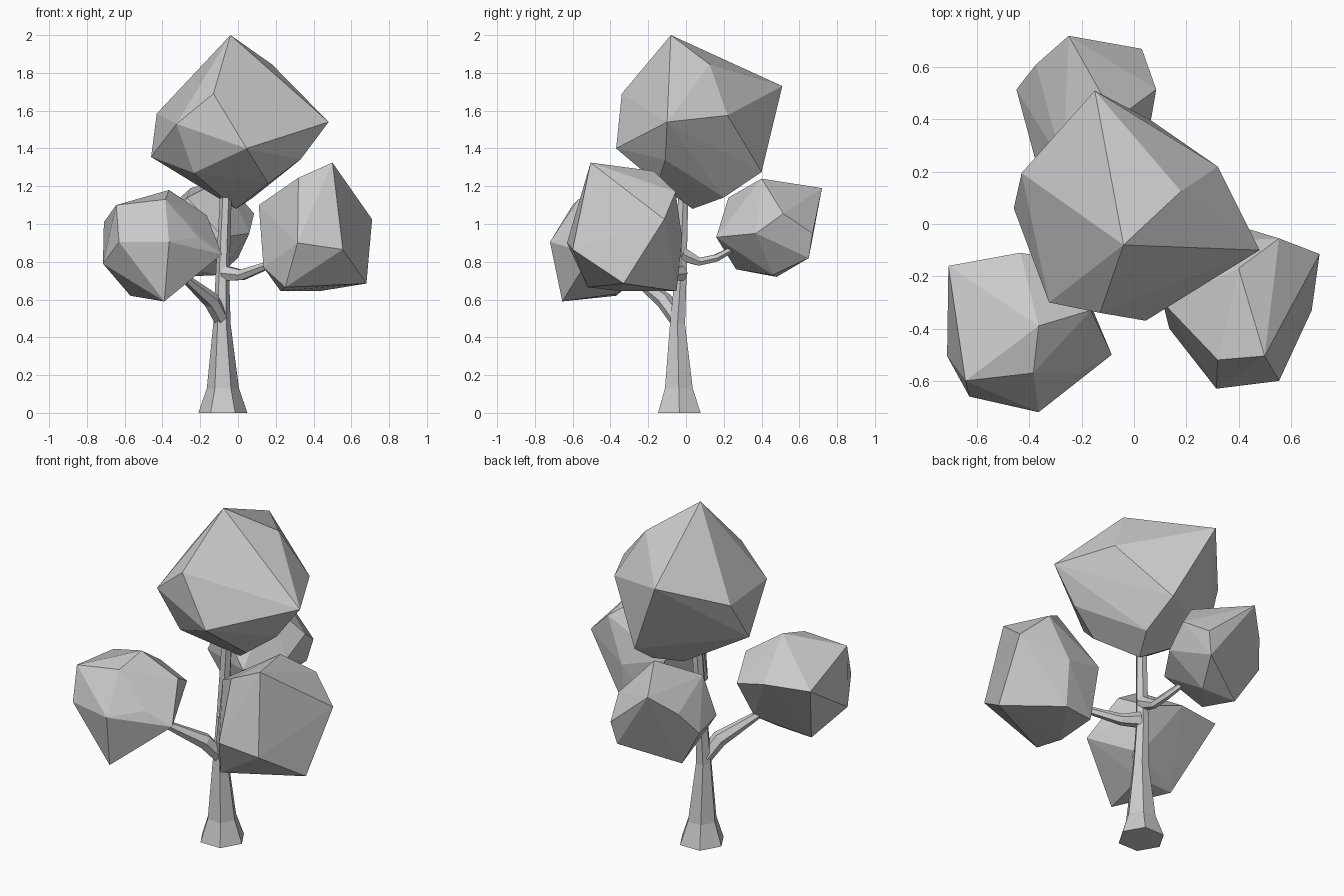
import bpy
import bmesh
from math import cos, sin, tau
from mathutils import Vector

default_cube = bpy.data.objects.get("Cube")
if default_cube:
    bpy.data.objects.remove(default_cube, do_unlink=True)


def make_material(name, colour):
    material = bpy.data.materials.new(name)
    material.use_nodes = True
    material.diffuse_color = colour
    shader = next(n for n in material.node_tree.nodes if n.type == "BSDF_PRINCIPLED")
    shader.inputs["Base Color"].default_value = colour
    return material


plain_grey = make_material("plain grey", (0.6, 0.6, 0.6, 1))


def finish(name, mesh_builder):
    """Turn a bmesh into a flat shaded object with the shared material."""
    bmesh.ops.recalc_face_normals(mesh_builder, faces=mesh_builder.faces)
    mesh = bpy.data.meshes.new(name)
    mesh_builder.to_mesh(mesh)
    mesh_builder.free()
    mesh.materials.append(plain_grey)
    part = bpy.data.objects.new(name, mesh)
    bpy.context.collection.objects.link(part)
    return part


def foliage(name, corners):
    """Wrap a faceted clump around a handful of corner points."""
    builder = bmesh.new()
    for corner in corners:
        builder.verts.new(corner)
    bmesh.ops.convex_hull(builder, input=builder.verts)
    loose = [v for v in builder.verts if not v.link_faces]
    bmesh.ops.delete(builder, geom=loose, context="VERTS")
    return finish(name, builder)


def limb(name, path, sides=6, upright=False):
    """Sweep a polygon ring along a path of (point, radius) pairs."""
    builder = bmesh.new()
    points = [Vector(point) for point, radius in path]
    rings = []
    for index, (point, radius) in enumerate(path):
        before = points[max(index - 1, 0)]
        after = points[min(index + 1, len(points) - 1)]
        direction = (after - before).normalized()
        if upright:
            across, along = Vector((1, 0, 0)), Vector((0, 1, 0))
        else:
            across = direction.cross(Vector((0, 0, 1))).normalized()
            along = across.cross(direction)
        ring = []
        for side in range(sides):
            angle = tau * side / sides
            offset = across * cos(angle) + along * sin(angle)
            ring.append(builder.verts.new(points[index] + offset * radius))
        rings.append(ring)
    for lower, upper in zip(rings, rings[1:]):
        for side in range(sides):
            following = (side + 1) % sides
            builder.faces.new((lower[side], lower[following],
                               upper[following], upper[side]))
    builder.faces.new(rings[0])
    builder.faces.new(rings[-1])
    return finish(name, builder)


# Trunk with a flared foot
limb("trunk", [
    ((-.08, -.035, 0), .13),
    ((-.08, -.038, .13), .085),
    ((-.085, -.045, .47), .046),
    ((-.083, -.03, .7), .037),
    ((-.065, -.015, 1.14), .031),
], upright=True)

# Branches that carry the lower clumps
limb("right_branch", [
    ((-.09, -.05, .5), .042),
    ((-.14, -.115, .595), .045),
    ((-.3, -.29, .73), .02),
])
limb("left_branch", [
    ((-.07, -.03, .74), .045),
    ((.02, -.08, .73), .032),
    ((.18, -.2, .79), .02),
])
limb("back_branch", [
    ((-.075, -.02, .84), .042),
    ((-.085, .07, .8), .024),
    ((-.1, .16, .82), .022),
    ((-.14, .25, .87), .016),
])

# Large clump at the top of the trunk
foliage("crown_foliage", [
    (-.04, -.08, 2), (.48, -.1, 1.54), (-.15, .51, 1.73),
    (.18, .125, 1.845), (.32, .22, 1.575), (.33, -.11, 1.34),
    (.06, .4, 1.275), (.08, .2, 1.14), (-.01, .035, 1.08),
    (.16, -.15, 1.215), (.045, -.37, 1.4), (-.13, -.34, 1.69),
    (-.325, -.3, 1.53), (-.27, .05, 1.725), (-.43, .195, 1.585),
    (-.46, .06, 1.355), (-.235, -.21, 1.27), (-.19, -.06, 1.21),
])

# Lower clumps around the trunk
foliage("right_foliage", [
    (-.645, -.6, 1.1), (-.365, -.39, 1.18), (-.385, -.57, 1.13),
    (-.365, -.72, .905), (-.085, -.5, .84), (-.63, -.66, .905),
    (-.39, -.655, .59), (-.715, -.505, .79), (-.71, -.16, 1.01),
    (-.435, -.11, 1), (-.57, -.37, .62), (-.165, -.33, 1.045),
    (-.21, -.57, .93), (-.27, -.26, .71), (-.235, -.145, .94),
    (-.35, -.37, .63),
])
foliage("left_foliage", [
    (.5, -.505, 1.325), (.32, -.52, 1.245), (.315, -.63, .9),
    (.555, -.6, .865), (.71, -.115, 1.025), (.68, -.33, .685),
    (.435, -.05, .645), (.25, -.52, .665), (.135, -.4, .77),
    (.44, -.02, .92), (.555, -.055, 1.17), (.4, -.17, 1.28),
    (.11, -.3, 1.1), (.24, -.08, .65), (.19, -.07, .99),
    (.225, -.345, .645),
])
foliage("back_foliage", [
    (-.25, .72, 1.19), (.03, .67, .95), (.085, .515, 1.055),
    (.06, .37, .95), (-.375, .61, 1.08), (-.45, .515, .95),
    (-.38, .255, .94), (-.07, .4, 1.24), (-.27, .225, 1.14),
    (-.08, .16, .93), (-.26, .265, .76), (-.31, .48, .72),
    (-.1, .46, .73), (0, .65, .82),
])
